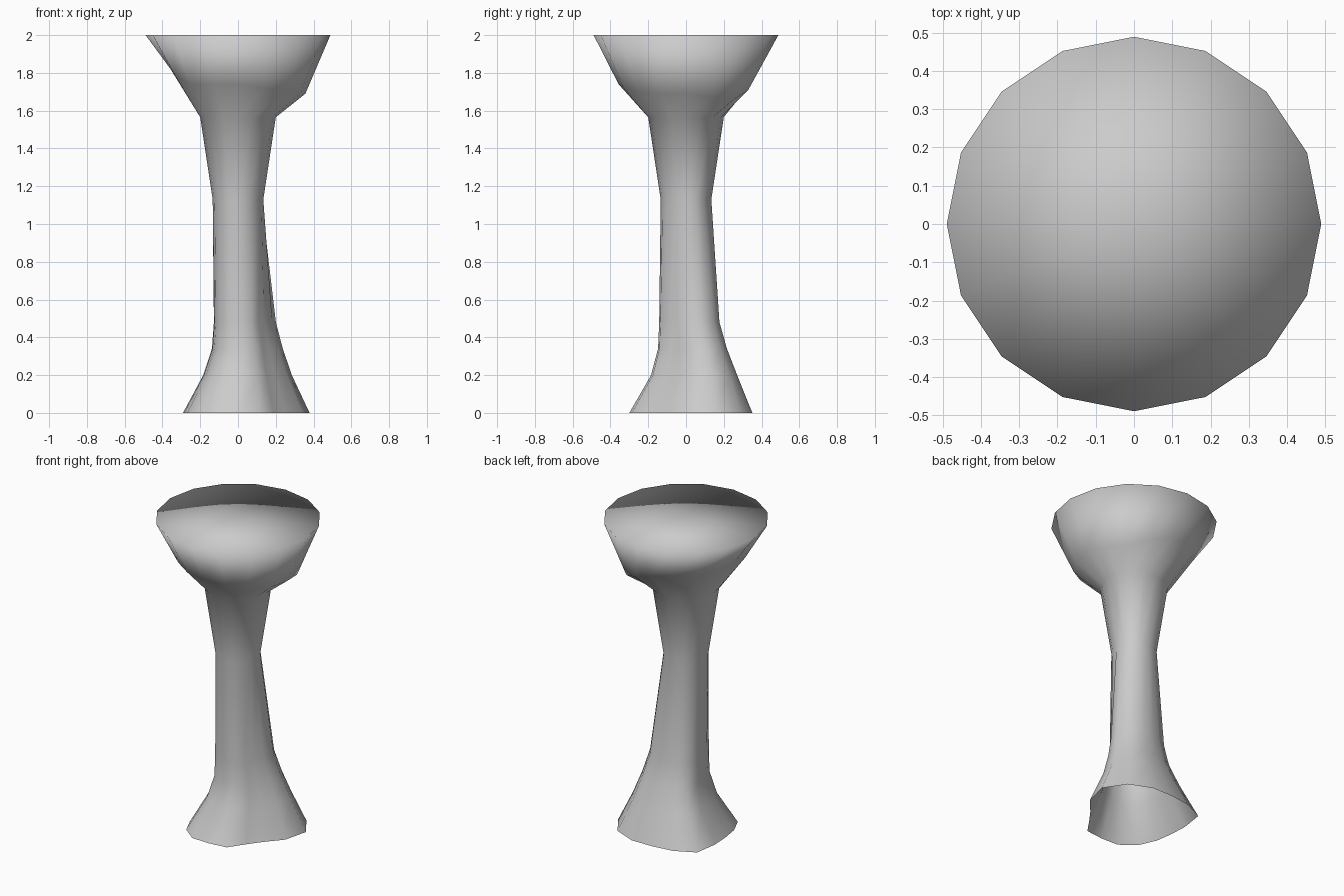
import bpy, bmesh
from math import cos, sin, pi

if "Cube" in bpy.data.objects:
    bpy.data.objects.remove(bpy.data.objects["Cube"])

N = 16
# lobed foot outline and uneven shoulder heights, one value per side (from +x, counter-clockwise)
FOOT = [.34, .41, .41, .38, .35, .36, .38, .315, .285, .29, .31, .32, .30, .31, .265, .27]
SHOULDER_Z = [1.69, 1.67, 1.66, 1.71, 1.76, 1.78, 1.79, 1.81, 1.82, 1.78, 1.74, 1.74, 1.74, 1.72, 1.70, 1.69]
SHOULDER_R = .357

bm = bmesh.new()


def ring(radii, heights, dx=0, dy=0):
    return [bm.verts.new((r * cos(2 * pi * i / N) + dx, r * sin(2 * pi * i / N) + dy, z))
            for i, (r, z) in enumerate(zip(radii, heights))]


def foot_ring(scale, z, dx=0, dy=0):
    return ring([r * scale for r in FOOT], [z] * N, dx, dy)


def round_ring(r, z):
    return ring([r] * N, [z] * N)


# flared foot, narrow stem, shoulder and wide rim
rings = [
    foot_ring(1, 0),
    foot_ring(.70, .20, .02, .025),
    foot_ring(.56, .34, .025, .02),
    foot_ring(.49, .48, .015, .005),
    round_ring(.134, 1.13),
    round_ring(.20, 1.565),
    ring([SHOULDER_R] * N, SHOULDER_Z),
    round_ring(.489, 2),
]
for a, b in zip(rings, rings[1:]):
    for i in range(N):
        j = (i + 1) % N
        bm.faces.new((a[i], a[j], b[j], b[i]))

# flat top, open underside
centre = bm.verts.new((0, 0, 2))
for i in range(N):
    bm.faces.new((rings[-1][i], rings[-1][(i + 1) % N], centre))

for f in bm.faces:
    f.smooth = True
mesh = bpy.data.meshes.new("pedestal")
bm.to_mesh(mesh)
bm.free()
bpy.context.collection.objects.link(bpy.data.objects.new("pedestal", mesh))
